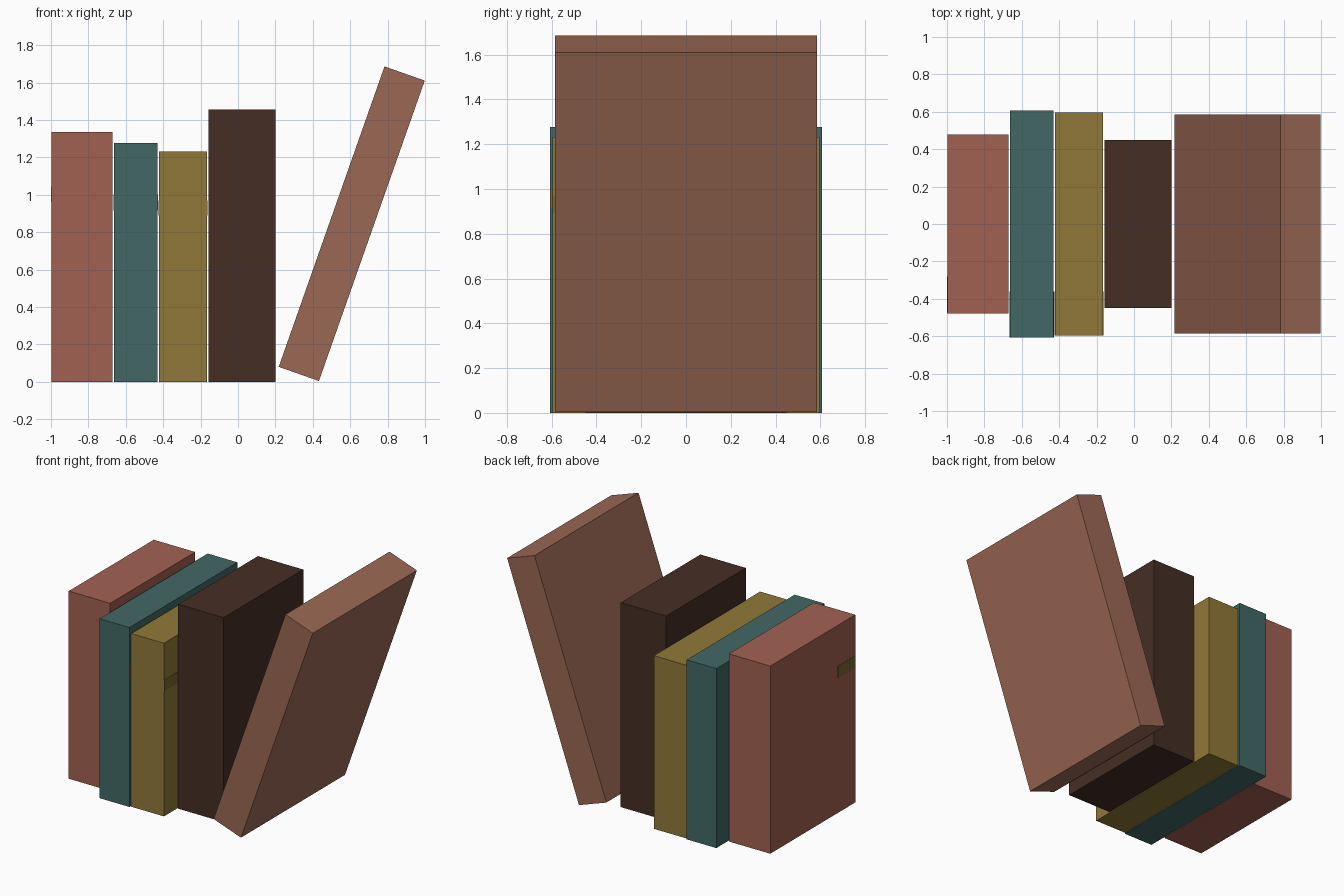
import bpy, math

if "Cube" in bpy.data.objects:
    bpy.data.objects.remove(bpy.data.objects["Cube"])


def material(name, rgb):
    m = bpy.data.materials.new(name)
    m.diffuse_color = (*rgb, 1)
    m.use_nodes = True
    m.node_tree.nodes["Principled BSDF"].inputs["Base Color"].default_value = m.diffuse_color
    return m


def box(name, lo, hi, mat, tilt=0):
    bpy.ops.mesh.primitive_cube_add(
        size=1, location=[(a + b) / 2 for a, b in zip(lo, hi)])
    ob = bpy.context.object
    ob.name = name
    ob.scale = [b - a for a, b in zip(lo, hi)]
    ob.rotation_euler.y = tilt
    ob.data.materials.append(mat)
    return ob


red = material("red_cover", (0.36, 0.12, 0.085))
teal = material("teal_cover", (0.055, 0.14, 0.13))
ochre = material("ochre_cover", (0.28, 0.19, 0.04))
dark = material("dark_cover", (0.06, 0.027, 0.018))
tan = material("tan_cover", (0.33, 0.14, 0.09))
gilt = material("band", (0.2, 0.13, 0.03))

# upright books: name, x range, half depth, height, colour, band (z range, rear y)
books = [
    ("red_book", -0.998, -0.672, 0.478, 1.335, red, (0.96, 1.045, -0.28)),
    ("teal_book", -0.664, -0.43, 0.607, 1.277, teal, (0.915, 1.0, -0.36)),
    ("ochre_book", -0.423, -0.165, 0.597, 1.232, ochre, (0.89, 0.97, -0.36)),
    ("dark_book", -0.157, 0.2, 0.448, 1.455, dark, None),
]
for name, x0, x1, d, h, mat, band in books:
    box(name, (x0, -d, 0), (x1, d, h), mat)
    # spine band, barely proud of the covers and almost flush with the spine
    if band:
        z0, z1, y1 = band
        box(name + "_band", (x0 - 0.002, -d + 0.001, z0),
            (x1 + 0.002, y1, z1), gilt)

# leaning book
cx, cz, w, l = 0.608, 0.845, 0.228, 1.703
box("leaning_book", (cx - w / 2, -0.585, cz - l / 2),
    (cx + w / 2, 0.585, cz + l / 2), tan, math.radians(19.4))
